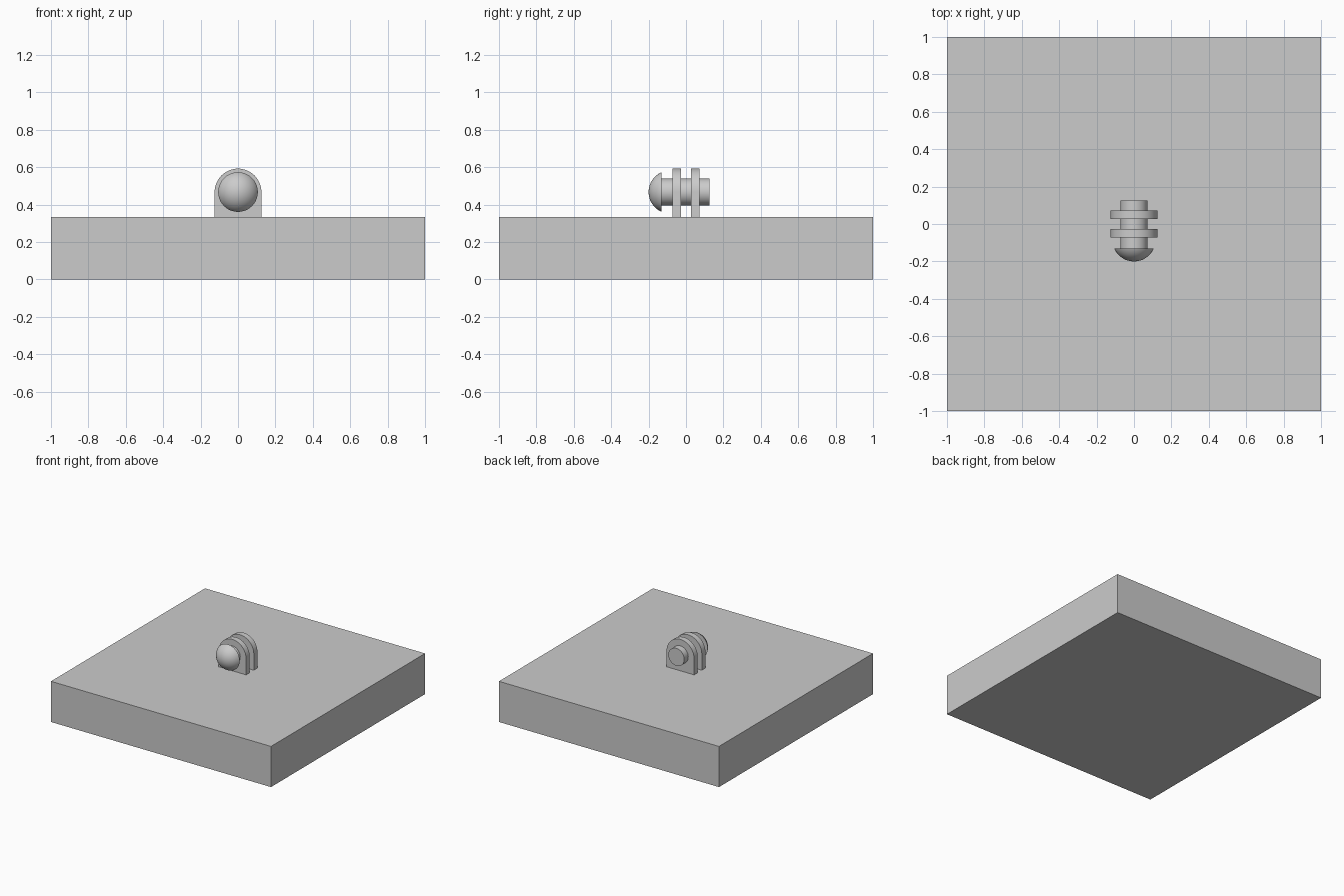
import bpy
import bmesh
from math import sin, cos, pi, asin, radians
from mathutils import Matrix

cube = bpy.data.objects.get("Cube")
if cube:
    bpy.data.objects.remove(cube, do_unlink=True)

BASE_TOP = 0.334
AXIS_Z = 0.467      # height of the pin axis

grey = bpy.data.materials.new("light_grey")
grey.use_nodes = True
grey.diffuse_color = (0.6, 0.6, 0.6, 1)
grey.node_tree.nodes["Principled BSDF"].inputs["Base Color"].default_value = (0.6, 0.6, 0.6, 1)


def finish(name, bm, smooth=True):
    """Turn a bmesh into a named, shaded object."""
    bmesh.ops.recalc_face_normals(bm, faces=bm.faces)
    mesh = bpy.data.meshes.new(name)
    bm.to_mesh(mesh)
    bm.free()
    mesh.materials.append(grey)
    obj = bpy.data.objects.new(name, mesh)
    bpy.context.collection.objects.link(obj)
    if smooth:
        bpy.ops.object.select_all(action="DESELECT")
        obj.select_set(True)
        bpy.context.view_layer.objects.active = obj
        bpy.ops.object.shade_smooth_by_angle(angle=radians(30))
    return obj


def lathe(name, profile, steps=64):
    """Spin (radius, y) points around the pin axis."""
    bm = bmesh.new()
    verts = [bm.verts.new((r, y, AXIS_Z)) for r, y in profile]
    edges = [bm.edges.new(pair) for pair in zip(verts, verts[1:])]
    bmesh.ops.spin(bm, geom=verts + edges, cent=(0, 0, AXIS_Z), axis=(0, 1, 0),
                   angle=2 * pi, steps=steps)
    bmesh.ops.remove_doubles(bm, verts=bm.verts, dist=1e-5)
    return finish(name, bm)


def lug(name, y, radius=0.125, thickness=0.047, segments=32):
    """Upright plate with a rounded top."""
    bm = bmesh.new()
    front = y - thickness / 2
    outline = [(-radius, BASE_TOP), (radius, BASE_TOP)]
    outline += [(radius * cos(pi * i / segments), AXIS_Z + radius * sin(pi * i / segments))
                for i in range(segments + 1)]
    face = bm.faces.new([bm.verts.new((x, front, z)) for x, z in outline])
    ext = bmesh.ops.extrude_face_region(bm, geom=[face])
    moved = [v for v in ext["geom"] if isinstance(v, bmesh.types.BMVert)]
    bmesh.ops.translate(bm, verts=moved, vec=(0, thickness, 0))
    # extrusion removes the starting face, so close any open outline
    bmesh.ops.holes_fill(bm, edges=[e for e in bm.edges if e.is_boundary])
    return finish(name, bm)


# Square base slab
bm = bmesh.new()
bmesh.ops.create_cube(bm, size=1, matrix=Matrix.Translation((0, 0, BASE_TOP / 2))
                      @ Matrix.Diagonal((2, 2, BASE_TOP, 1)))
finish("base_slab", bm, smooth=False)

# Pair of lugs that carry the pin
lug("front_lug", -0.05)
lug("back_lug", 0.05)

# Pin shaft with flat ends
HEAD_Y, HEAD_R, HEAD_DEPTH = -0.13, 0.106, 0.07
lathe("pin_shaft", [(0, HEAD_Y), (0.072, HEAD_Y), (0.072, 0.126), (0, 0.126)])

# Domed pin head, a spherical cap with a flat back
R = (HEAD_R ** 2 + HEAD_DEPTH ** 2) / (2 * HEAD_DEPTH)
edge = asin(HEAD_R / R)
centre = HEAD_Y - HEAD_DEPTH + R
cap = [(R * sin(edge * i / 16), centre - R * cos(edge * i / 16)) for i in range(17)]
lathe("pin_head", cap + [(0, HEAD_Y)])
